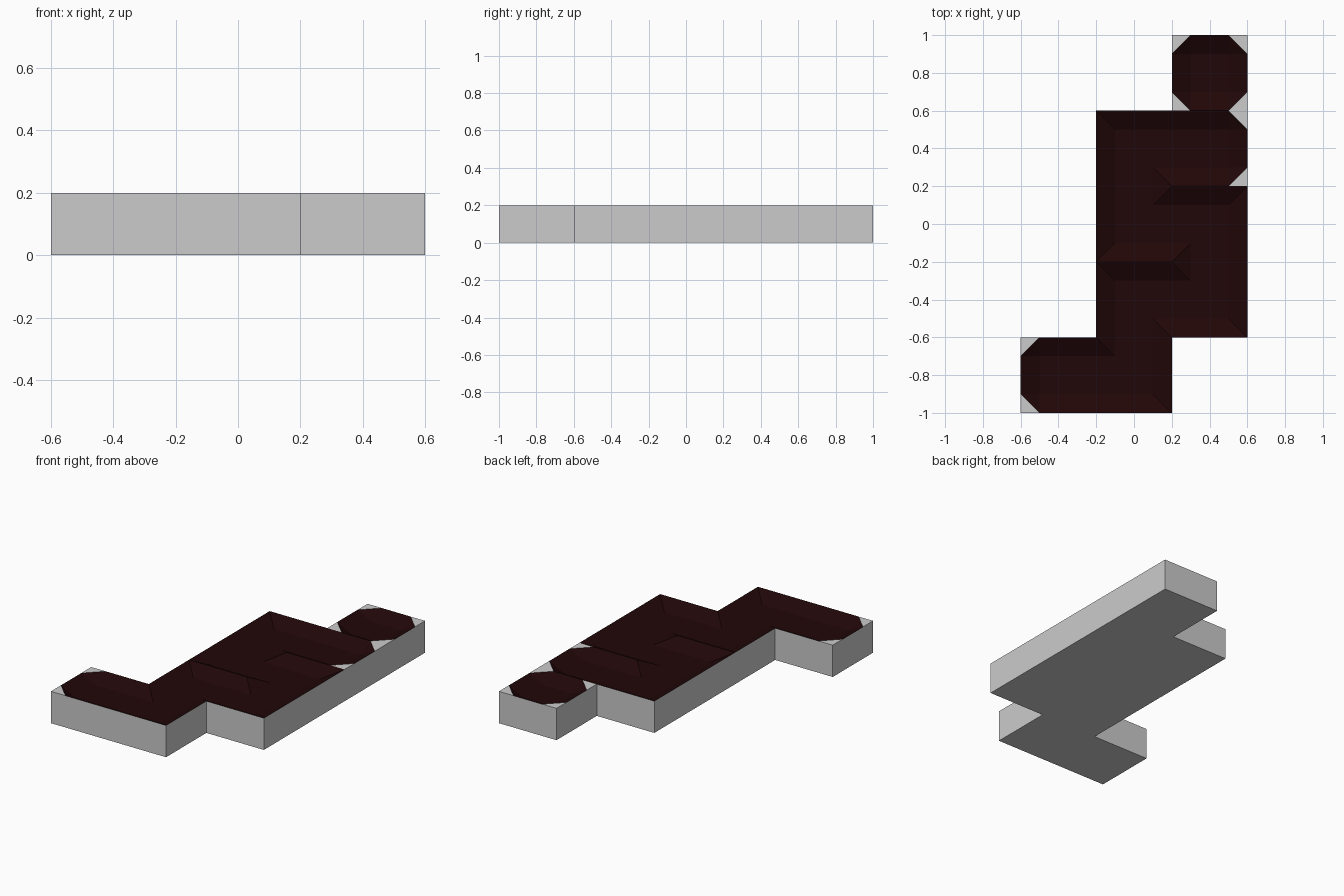
import bpy, bmesh
from mathutils import Vector

if "Cube" in bpy.data.objects:
    bpy.data.objects.remove(bpy.data.objects["Cube"])

CELL, SLOPE = 0.4, 0.1          # tile size, width of the sloped bank
RIM, FLOOR = 0.2, 0.15          # top of the block, bottom of the channel
ORIGIN = Vector((-0.6, -1.0))

# Channel routes as (column, row): one winding path and one separate pool
routes = [[(0, 0), (1, 0), (1, 1), (2, 1), (2, 2), (1, 2), (1, 3), (2, 3)],
          [(2, 4)]]
cells = [c for r in routes for c in r]
links = set()
for r in routes:
    for a, b in zip(r, r[1:]):
        links |= {(a, b), (b, a)}

STEPS = [0, SLOPE, CELL - SLOPE, CELL]


def add_face(bm, points, up=False):
    """Add a polygon; with up=True turn it to face upwards."""
    f = bm.faces.new([bm.verts.new(p) for p in points])
    f.normal_update()
    if up and f.normal.z < 0:
        f.normal_flip()


def make_object(name, bm, material=None):
    bmesh.ops.remove_doubles(bm, verts=bm.verts, dist=1e-4)
    mesh = bpy.data.meshes.new(name)
    bm.to_mesh(mesh)
    bm.free()
    if material:
        mesh.materials.append(material)
    obj = bpy.data.objects.new(name, mesh)
    bpy.context.collection.objects.link(obj)
    return obj


block, channel = bmesh.new(), bmesh.new()

for c, r in cells:
    x0, y0 = ORIGIN.x + c * CELL, ORIGIN.y + r * CELL
    is_open = {d: ((c, r), (c + d[0], r + d[1])) in links
               for d in ((1, 0), (-1, 0), (0, 1), (0, -1))}
    dead_end = sum(is_open.values()) <= 1

    def point(i, j):
        """Grid point of this tile, high on closed sides and corners."""
        on_x, on_y = i in (0, 3), j in (0, 3)
        if on_x and on_y:
            high = True
        elif on_x:
            high = not is_open[(1 if i else -1, 0)]
        elif on_y:
            high = not is_open[(0, 1 if j else -1)]
        else:
            high = False
        return (x0 + STEPS[i], y0 + STEPS[j], RIM if high else FLOOR)

    # Channel banks and floor
    for i in range(3):
        for j in range(3):
            if i == 1 or j == 1:
                add_face(channel, [point(i, j), point(i + 1, j),
                                   point(i + 1, j + 1), point(i, j + 1)], True)
                continue
            # Corners: mitred, or cut off with a flat triangle at a dead end
            ci, cj = (3 if i else 0), (3 if j else 0)
            ii, jj = (2 if i else 1), (2 if j else 1)
            corner, inner = point(ci, cj), point(ii, jj)
            side_a, side_b = point(ii, cj), point(ci, jj)
            closed = not is_open[(1 if i else -1, 0)] and not is_open[(0, 1 if j else -1)]
            if dead_end and closed:
                add_face(block, [corner, side_a, side_b], True)
                add_face(channel, [inner, side_a, side_b], True)
            else:
                add_face(channel, [corner, side_a, inner], True)
                add_face(channel, [corner, inner, side_b], True)

    # Underside and outer walls of the block
    ring = [(x0, y0), (x0 + CELL, y0), (x0 + CELL, y0 + CELL), (x0, y0 + CELL)]
    add_face(block, [(x, y, 0) for x, y in reversed(ring)])
    for k, d in enumerate(((0, -1), (1, 0), (0, 1), (-1, 0))):
        if (c + d[0], r + d[1]) not in cells:
            a, b = ring[k], ring[(k + 1) % 4]
            add_face(block, [(*a, 0), (*b, 0), (*b, RIM), (*a, RIM)])

dark_red = bpy.data.materials.new("dark_red")
dark_red.diffuse_color = (0.015, 0.002, 0.0024, 1)
dark_red.use_nodes = True
dark_red.node_tree.nodes["Principled BSDF"].inputs["Base Color"].default_value = dark_red.diffuse_color

make_object("block", block)
make_object("channel_surface", channel, dark_red)
